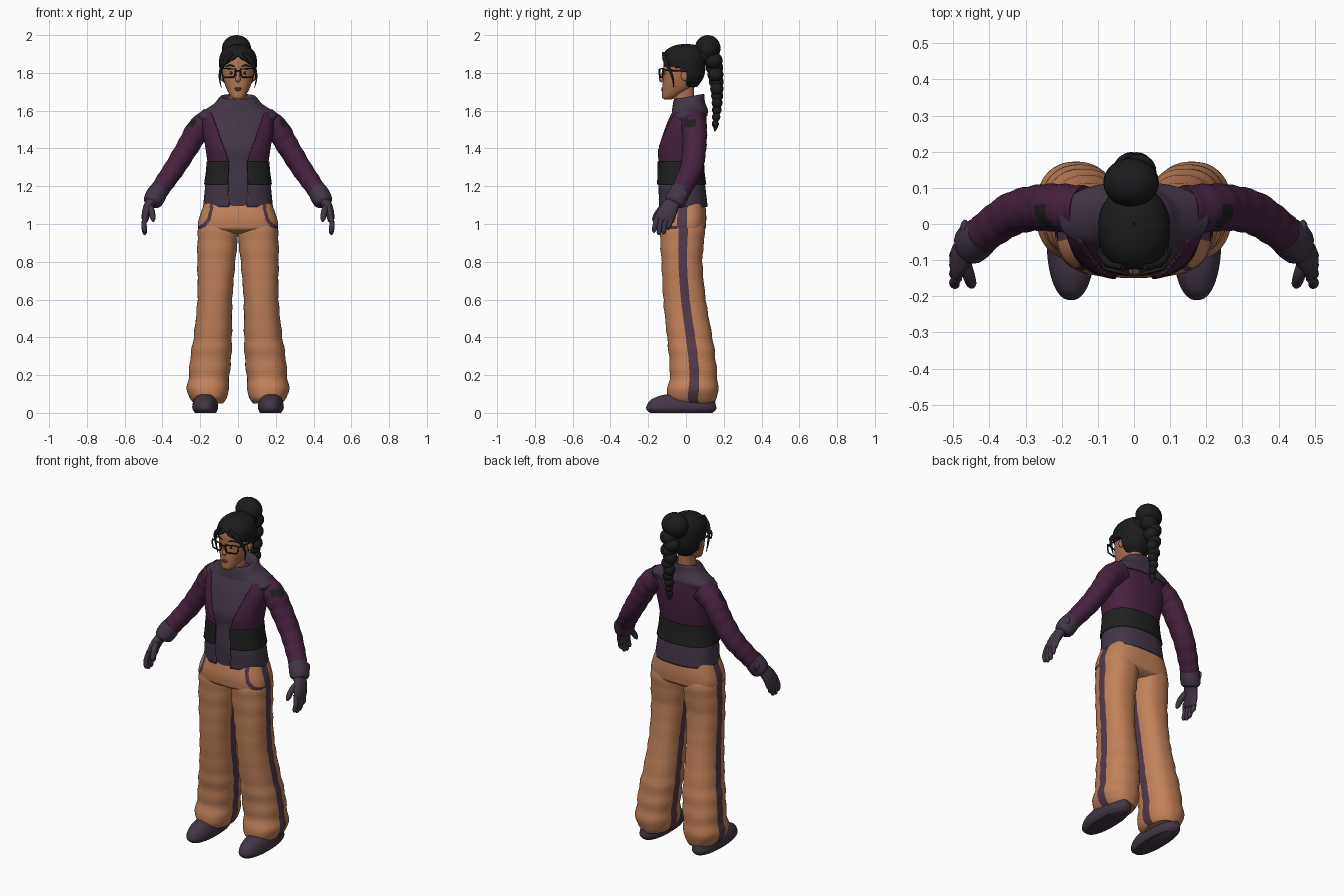
import bpy, bmesh, math
from mathutils import Vector, Matrix

cube = bpy.data.objects.get("Cube")
if cube:
    bpy.data.objects.remove(cube, do_unlink=True)


def material(name, r, g, b):
    m = bpy.data.materials.new(name)
    m.use_nodes = True
    m.diffuse_color = (r, g, b, 1)
    bsdf = m.node_tree.nodes["Principled BSDF"]
    bsdf.inputs["Base Color"].default_value = (r, g, b, 1)
    bsdf.inputs["Roughness"].default_value = 0.8
    return m


SKIN = material("skin", 0.42, 0.17, 0.085)
LIPS = material("lips", 0.25, 0.08, 0.05)
HAIR = material("hair", 0.011, 0.011, 0.012)
BLACK = material("black", 0.014, 0.014, 0.014)
PLUM = material("plum cloth", 0.062, 0.016, 0.05)
DUSK = material("dusky purple cloth", 0.055, 0.036, 0.06)
TAN = material("orange tan cloth", 0.54, 0.22, 0.10)
TRIM = material("purple trim", 0.085, 0.042, 0.068)
WHITE = material("eye white", 0.6, 0.55, 0.5)


def finish(name, bm, mats, mirror=False, thickness=0):
    bmesh.ops.recalc_face_normals(bm, faces=bm.faces)
    mesh = bpy.data.meshes.new(name)
    bm.to_mesh(mesh)
    bm.free()
    for m in mats:
        mesh.materials.append(m)
    for f in mesh.polygons:
        f.use_smooth = True
    mesh.set_sharp_from_angle(angle=math.radians(50))
    ob = bpy.data.objects.new(name, mesh)
    bpy.context.collection.objects.link(ob)
    if thickness:
        mod = ob.modifiers.new("thickness", 'SOLIDIFY')
        mod.thickness, mod.offset = thickness, -1
    if mirror:
        add_mirror(ob)
    return ob


def add_mirror(ob):
    ob.modifiers.new("mirror", 'MIRROR').use_mirror_merge = False


def smooth_stations(st, k):
    """Catmull-Rom interpolation of the station values."""
    out = []
    for i in range(len(st) - 1):
        a, b, c, d = st[max(i - 1, 0)], st[i], st[i + 1], st[min(i + 2, len(st) - 1)]
        for s in range(k):
            t = s / k
            out.append([q + 0.5 * t * (r - p + t * (2 * p - 5 * q + 4 * r - w + t * (3 * (q - r) + w - p)))
                        for p, q, r, w in zip(a, b, c, d)])
    return out + [list(st[-1])]


def skin_rings(name, rings, mats, rule, mirror, thickness):
    """Bridge rings; rule(center, segment) gives a material slot or None for a hole."""
    bm = bmesh.new()
    rows = [[bm.verts.new(p) for p in r] for r in rings]
    n = len(rows[0])
    for lo, hi in zip(rows, rows[1:]):
        for j in range(n):
            quad = (lo[j], lo[(j + 1) % n], hi[(j + 1) % n], hi[j])
            mid = sum((v.co for v in quad), Vector()) / 4
            slot = rule(mid, j) if rule else 0
            if slot is not None:
                bm.faces.new(quad).material_index = slot
    if not thickness:
        bm.faces.new(rows[0])
        bm.faces.new(rows[-1])
    loose = [v for v in bm.verts if not v.link_faces]
    bmesh.ops.delete(bm, geom=loose, context='VERTS')
    return finish(name, bm, mats, mirror, thickness)


def loft(name, st, mats, rule=None, n=48, k=5, p=2.3, grow=0, tilt=0, ripple=0,
         mirror=False, thickness=0):
    """Stations are (z, centre x, half width, front y, back y)."""
    rings = []
    for z, cx, rx, yf, yb in smooth_stations(st, k):
        g = grow + ripple * math.sin(60 * z)
        cy, ry = (yf + yb) / 2, (yb - yf) / 2 + g
        ring = []
        for j in range(n):
            a = 2 * math.pi * j / n
            c, s = math.cos(a), math.sin(a)
            y = cy + ry * math.copysign(abs(s) ** (2 / p), s)
            ring.append((cx + (rx + g) * math.copysign(abs(c) ** (2 / p), c), y, z + tilt * y))
        rings.append(ring)
    return skin_rings(name, rings, mats, rule, mirror, thickness)


def tube(name, st, mats, rule=None, n=20, k=5, ripple=0, mirror=True):
    """Stations are (x, y, z, sideways radius, depth radius)."""
    st = smooth_stations(st, k)
    rings = []
    for i, (x, y, z, ra, rb) in enumerate(st):
        tan = Vector(st[min(i + 1, len(st) - 1)][:3]) - Vector(st[max(i - 1, 0)][:3])
        a = tan.cross(Vector((0, 1, 0))).normalized()
        b = tan.cross(a).normalized()
        g = 1 + ripple * math.sin(i * 1.3)
        rings.append([Vector((x, y, z)) + g * (a * ra * math.cos(w) + b * rb * math.sin(w))
                      for w in (2 * math.pi * j / n for j in range(n))])
    return skin_rings(name, rings, mats, rule, mirror, 0)


def ball(name, loc, radii, mat, mirror=False):
    bm = bmesh.new()
    bmesh.ops.create_uvsphere(bm, u_segments=24, v_segments=14, radius=1,
                              matrix=Matrix.Translation(loc) @ Matrix.Diagonal((*radii, 1)))
    return finish(name, bm, [mat], mirror)


def wire(name, pts, radius, mat, cyclic=False):
    cu = bpy.data.curves.new(name, 'CURVE')
    cu.dimensions, cu.bevel_depth, cu.bevel_resolution = '3D', radius, 2
    sp = cu.splines.new('POLY')
    sp.points.add(len(pts) - 1)
    for q, co in zip(sp.points, pts):
        q.co = (*co, 1)
    sp.use_cyclic_u = cyclic
    cu.materials.append(mat)
    ob = bpy.data.objects.new(name, cu)
    bpy.context.collection.objects.link(ob)
    add_mirror(ob)


# Shoes
loft("shoe", [(0, .172, .055, -.19, .14), (.02, .174, .067, -.21, .16), (.045, .174, .067, -.205, .157),
              (.07, .174, .06, -.185, .15), (.09, .174, .05, -.14, .14), (.1, .174, .035, -.09, .12)],
     [DUSK], mirror=True)

# Trouser legs with side stripes
N = 96
stripe = {j % N for j in range(-2, 3)} | set(range(N // 2 - 3, N // 2 + 2))
leg = [(1.04, .02, .195, -.13, .09), (.95, 0, .213, -.138, .1), (.8, .014, .215, -.13, .087),
       (.6, .03, .215, -.12, .105), (.4, .032, .235, -.1, .14), (.3, .035, .252, -.09, .155),
       (.2, .045, .26, -.085, .165), (.13, .05, .27, -.097, .17), (.08, .057, .258, -.1, .165),
       (.05, .08, .232, -.07, .15)]
loft("trouser_leg", [(z, (i + o) / 2, (o - i) / 2, f, b) for z, i, o, f, b in leg], [TAN, TRIM],
     lambda c, j: int(j in stripe), n=N, ripple=.0025, mirror=True)


# Trouser hips with curved pocket trim
def hip_rule(c, j):
    x = abs(c.x)
    arc = ((x - .225) / .085) ** 2 + ((c.z - 1.09) / .115) ** 2
    pocket = c.y < -.03 and .78 < arc < 1.2
    return int(pocket or (x > .15 and abs(c.y + .02) < .024))


loft("trouser_hips", [(1.13, 0, .17, -.13, .1), (1.05, 0, .2, -.147, .107), (1.0, 0, .212, -.148, .106),
                      (.97, 0, .205, -.14, .1), (.95, 0, .16, -.1, .07)],
     [TAN, TRIM], hip_rule, n=128, k=10, p=2.9)

# Inner top and the layered jacket shells over it
torso = [(1.09, 0, .178, -.138, .108), (1.21, 0, .166, -.142, .094), (1.27, 0, .157, -.14, .085),
         (1.33, 0, .152, -.139, .082), (1.4, 0, .162, -.143, .092), (1.48, 0, .176, -.12, .098),
         (1.54, 0, .18, -.098, .099), (1.59, 0, .165, -.075, .095), (1.635, 0, .09, -.062, .06),
         (1.65, 0, .05, -.055, .045)]
loft("inner_top", torso, [DUSK], n=64, p=2.4)


def open_front(c, j):
    gap = .05 + .36 * max(0, c.z - 1.33)
    return None if c.y < 0 and abs(c.x) < gap else 0


for part, span, mat, grow in (("jacket_hem", torso[:2], DUSK, .007),
                              ("waist_belt", torso[1:4], BLACK, .014),
                              ("jacket_body", torso[3:8], PLUM, .01)):
    loft(part, span, [mat], open_front, n=160, k=8, p=2.4, grow=grow, thickness=.012)

# Broad hooded collar over the shoulders
loft("hood_collar", [(1.55, 0, .2, -.075, .112), (1.575, 0, .208, -.078, .116), (1.592, 0, .188, -.076, .113),
                     (1.63, 0, .13, -.072, .1), (1.665, 0, .1, -.066, .098), (1.672, 0, .088, -.06, .09),
                     (1.66, 0, .075, -.056, .068), (1.61, 0, .05, -.04, .045)],
     [DUSK], n=64, p=2.3, tilt=.18)

# Sleeves with a dark shoulder patch
tube("sleeve", [(.14, .04, 1.55, .07, .066), (.209, .045, 1.5, .064, .066), (.265, .045, 1.41, .059, .063),
                (.333, .03, 1.3, .055, .06), (.395, -.01, 1.21, .051, .055), (.432, -.04, 1.155, .047, .05)],
     [PLUM, BLACK], lambda c, j: int(abs(c.y - .02) < .03 and 1.515 < c.z < 1.555 and c.x > .22),
     n=48, k=8, ripple=.025)

# Gloves: cuff, strap, palm, fingers and thumb
tube("glove_cuff", [(.415, -.028, 1.185, .049, .052), (.435, -.043, 1.15, .054, .057),
                    (.452, -.058, 1.118, .05, .056), (.458, -.064, 1.105, .036, .045)], [DUSK])
ball("cuff_strap", (.468, -.02, 1.155), (.014, .032, .03), DUSK, True)
tube("palm", [(.452, -.06, 1.13, .03, .036), (.475, -.085, 1.09, .026, .046), (.488, -.105, 1.05, .022, .052),
              (.492, -.113, 1.02, .017, .05), (.493, -.115, 1.01, .008, .04)], [DUSK])
for i, tip in enumerate((.955, .943, .947, .97)):
    y = -.15 + i * .025
    tube("finger_%d" % (i + 1), [(.488, y, 1.05, .013, .013), (.498, y - .012, 1.0, .0135, .0135),
                                 (.494, y - .018, tip + .012, .012, .012),
                                 (.49, y - .02, tip, .004, .004)], [DUSK], n=12)
tube("thumb", [(.472, -.1, 1.1, .018, .018), (.458, -.14, 1.07, .017, .017), (.45, -.165, 1.03, .014, .014),
               (.448, -.172, 1.012, .004, .004)], [DUSK], n=12)

# Neck and head
loft("neck", [(1.58, 0, .052, -.07, .05), (1.65, 0, .044, -.065, .042), (1.75, 0, .046, -.06, .045)], [SKIN])
loft("head", [(1.66, 0, .02, -.115, -.075), (1.672, 0, .036, -.127, -.05), (1.71, 0, .058, -.126, .02),
              (1.75, 0, .073, -.123, .05), (1.8, 0, .083, -.12, .07), (1.86, 0, .084, -.118, .075),
              (1.9, 0, .072, -.1, .065), (1.92, 0, .04, -.06, .04)], [SKIN], p=2.2)
tube("nose", [(0, -.116, 1.815, .007, .006), (0, -.126, 1.785, .009, .01), (0, -.131, 1.765, .014, .012),
              (0, -.125, 1.752, .006, .006)], [SKIN], mirror=False)
ball("upper_lip", (0, -.124, 1.718), (.02, .007, .005), LIPS)
ball("lower_lip", (0, -.125, 1.709), (.017, .007, .005), LIPS)
ball("ear", (.085, -.008, 1.785), (.01, .018, .028), SKIN, True)
ball("eye", (.036, -.109, 1.8), (.015, .007, .008), WHITE, True)
ball("iris", (.036, -.115, 1.8), (.008, .003, .008), BLACK, True)
tube("eyebrow", [(.016, -.116, 1.832, .003, .003), (.04, -.113, 1.84, .004, .004),
                 (.066, -.096, 1.833, .002, .003)], [HAIR], n=8)

# Glasses
wire("glasses_rim", [(.013, -.14, 1.82), (.084, -.122, 1.824), (.086, -.121, 1.8), (.078, -.125, 1.778),
                     (.025, -.138, 1.776), (.015, -.14, 1.79)], .0045, BLACK, True)
wire("glasses_bridge", [(0, -.142, 1.812), (.014, -.14, 1.812)], .004, BLACK)
wire("glasses_arm", [(.085, -.121, 1.816), (.091, -.06, 1.812), (.092, .01, 1.808)], .004, BLACK)


# Hair: cap with a parted hairline, loose strands, bun and braid
def hairline(c, j):
    if c.z < 1.83 - .25 * max(0, c.y + .06):
        return 0 if c.y > .003 else None
    return None if c.y < -.03 and c.z < 1.888 - .65 * abs(c.x) else 0


loft("hair_cap", [(1.725, 0, .05, -.03, .058), (1.76, 0, .084, -.09, .085), (1.8, 0, .096, -.118, .1),
                  (1.86, 0, .1, -.128, .105), (1.9, 0, .093, -.12, .1), (1.93, 0, .07, -.093, .08),
                  (1.948, 0, .034, -.05, .045), (1.953, 0, .003, -.008, .005)],
     [HAIR], hairline, n=128, k=9, p=2.15, thickness=.018)
tube("loose_strand", [(.03, -.118, 1.905, .01, .01), (.066, -.11, 1.865, .013, .011), (.09, -.088, 1.82, .008, .008),
                      (.097, -.07, 1.77, .005, .005), (.088, -.066, 1.72, .001, .001)], [HAIR], n=10)
ball("hair_bun", (-.008, .115, 1.93), (.077, .068, .07), HAIR)
ball("bun_base", (0, .08, 1.89), (.06, .06, .05), HAIR)
for i in range(10):
    t = i / 9
    r = .05 - .031 * t
    ball("braid_link_%d" % (i + 1), ((-1) ** i * .012 * (1 - t), .145 + .02 * math.sin(2.6 * t), 1.865 - .335 * t),
         (r, r * .98, r * .75 + .008), HAIR)
tube("braid_tip", [(0, .158, 1.54, .016, .016), (0, .156, 1.51, .012, .012), (0, .152, 1.49, .002, .002)],
     [HAIR], n=10, mirror=False)
